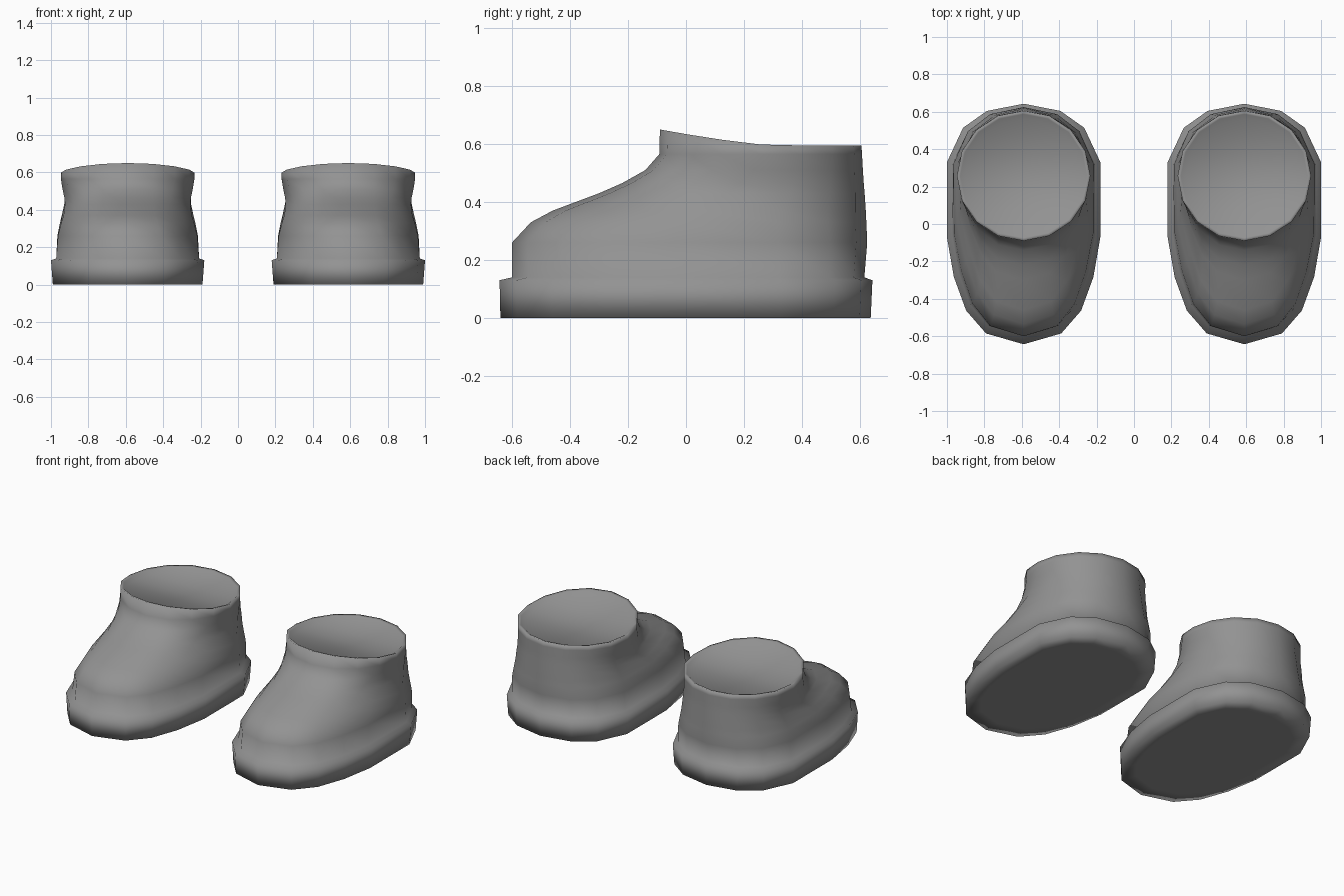
import bpy, bmesh, math

if "Cube" in bpy.data.objects:
    bpy.data.objects.remove(bpy.data.objects["Cube"])

N = 16           # sides around each boot
CENTRE_X = 0.59  # sideways distance of each boot from the middle

grey = bpy.data.materials.new("plain grey")
grey.diffuse_color = (0.29, 0.29, 0.29, 1)
grey.use_nodes = True
grey.node_tree.nodes["Principled BSDF"].inputs["Base Color"].default_value = grey.diffuse_color

# Half outlines from heel to toe: (half width fraction, length fraction from toe)
SOLE = [(0, 1), (.48, .97), (.79, .9), (1, .757), (1, .445),
        (.91, .28), (.75, .14), (.49, .045), (0, 0)]
ROUND = [(math.sin(i * math.pi / 8), (1 + math.cos(i * math.pi / 8)) / 2)
         for i in range(9)]
# How strongly each outline point follows the pinch of the instep
PINCH = [0, 0, 0, .1, .5, 1, 1, .7, 0]

# Rings: half width, toe y, heel y, height, blend from sole to round, pinch
RINGS = [
    (.33, -.54, .54, 0, 0, 0),            # underside inset
    (.400, -.64, .637, 0, 0, 0),          # sole bottom edge
    (.41, -.643, .643, .13, 0, 0),        # sole top edge
    (.382, -.60, .615, .14, 0, 0),        # ledge against the upper
    (.380, -.60, .625, .26, .1, .04),     # toe wall
    (.374, -.535, .622, .33, .3, .10),    # toe cap and instep
    (.370, -.46, .62, .37, .45, .15),
    (.362, -.30, .616, .43, .65, .15),
    (.358, -.22, .613, .465, .8, .11),
    (.357, -.14, .61, .51, .95, .05),
    (.357, -.092, .607, .565, 1, 0),      # ankle
    (.357, -.09, .605, None, 1, 0),       # rim, follows the slanted collar
]


def collar_height(y):
    return .595 + .055 * (max(0, .3 - y) / .39) ** 1.3


def outline(width, toe, heel, blend, pinch):
    half = []
    for (sx, su), (rx, ru), p in zip(SOLE, ROUND, PINCH):
        x = width * (sx + (rx - sx) * blend) * (1 - pinch * p)
        u = su + (ru - su) * blend
        half.append((x, toe + (heel - toe) * u))
    return half + [(-x, y) for x, y in reversed(half[1:-1])]


def make_boot(name, cx):
    bm = bmesh.new()
    rings = []
    for width, toe, heel, z, blend, pinch in RINGS:
        rings.append([bm.verts.new((cx + x, y, collar_height(y) if z is None else z))
                      for x, y in outline(width, toe, heel, blend, pinch)])
    # Shallow closure just inside the collar
    for scale, drop in ((.95, .004), (.88, .022)):
        rings.append([bm.verts.new((cx + x * scale, .257 + (y - .257) * scale,
                                    collar_height(y) - drop))
                      for x, y in outline(.357, -.09, .605, 1, 0)])
    for a, b in zip(rings, rings[1:]):
        for i in range(N):
            j = (i + 1) % N
            bm.faces.new((a[i], a[j], b[j], b[i]))
    bm.faces.new(rings[0])
    # Strips across the closure, following its slant
    top = rings[-1]
    for i in range(N // 2):
        a, b = top[i], top[i + 1]
        c, d = top[(N - i - 1) % N], top[(N - i) % N]
        bm.faces.new(list(dict.fromkeys((a, b, c, d))))
    bmesh.ops.recalc_face_normals(bm, faces=bm.faces[:])
    for f in bm.faces:
        f.smooth = True
    mesh = bpy.data.meshes.new(name)
    bm.to_mesh(mesh)
    bm.free()
    mesh.materials.append(grey)
    bpy.context.collection.objects.link(bpy.data.objects.new(name, mesh))


make_boot("left_boot", CENTRE_X)
make_boot("right_boot", -CENTRE_X)
